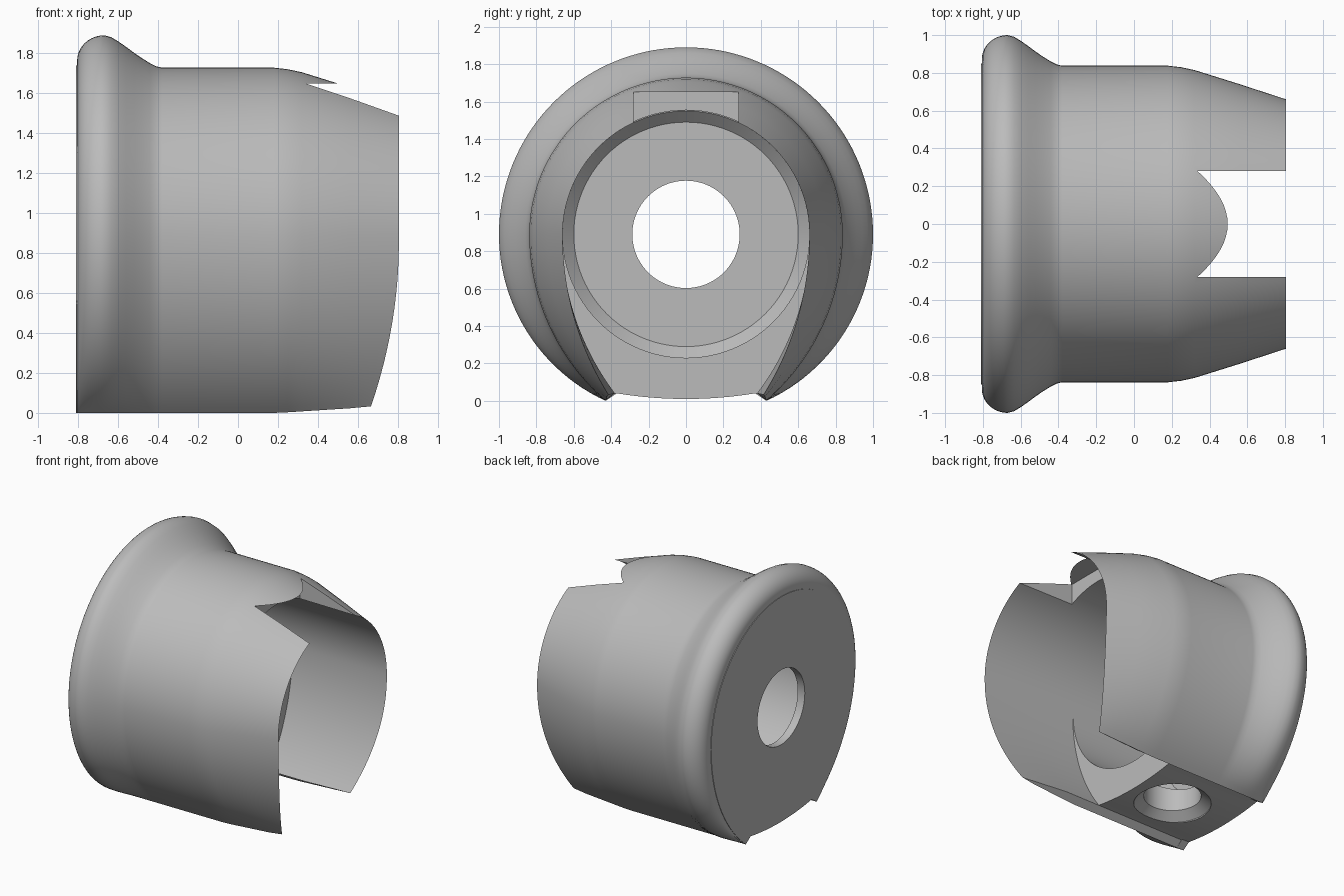
import bpy, bmesh, math
from mathutils import Matrix

old = bpy.data.objects.get("Cube")
if old:
    bpy.data.objects.remove(old, do_unlink=True)

AXIS = 0.89      # height of the bore axis
ARC = 24         # segments in each lower arc
BORE = 0.66

grey = bpy.data.materials.new("plain grey")
grey.use_nodes = True
grey.diffuse_color = (0.5, 0.5, 0.5, 1)
grey.node_tree.nodes["Principled BSDF"].inputs["Base Color"].default_value = (0.5, 0.5, 0.5, 1)


def finish(bm, name):
    bmesh.ops.recalc_face_normals(bm, faces=bm.faces)
    mesh = bpy.data.meshes.new(name)
    bm.to_mesh(mesh)
    bm.free()
    mesh.materials.append(grey)
    ob = bpy.data.objects.new(name, mesh)
    bpy.context.collection.objects.link(ob)
    return ob


def activate(ob):
    bpy.ops.object.select_all(action='DESELECT')
    ob.select_set(True)
    bpy.context.view_layer.objects.active = ob


def smooth(ob):
    activate(ob)
    bpy.ops.object.shade_smooth_by_angle(angle=math.radians(28))


def cut(ob, cutter):
    activate(ob)
    mod = ob.modifiers.new("cut", 'BOOLEAN')
    mod.operation = 'DIFFERENCE'
    mod.solver = 'EXACT'
    mod.object = cutter
    bpy.ops.object.modifier_apply(modifier=mod.name)
    bpy.data.objects.remove(cutter, do_unlink=True)


def lower_arc(r, foot_y, foot_z):
    """Arc from the foot up to the widest point, on the +y side."""
    h = AXIS - foot_z
    c = (r * r - foot_y ** 2 - h * h) / (2 * (r - foot_y))
    rad = r - c
    top = math.asin(h / rad)
    return [(c + rad * math.cos(top * (1 - i / ARC)),
             AXIS - rad * math.sin(top * (1 - i / ARC))) for i in range(ARC + 1)]


def section(r, foot_y, foot_z):
    """Open horseshoe: lower arc, half circle over the top, lower arc."""
    side = lower_arc(r, foot_y, foot_z)
    n = ARC * 3
    over = [(r * math.cos(math.pi * i / n), AXIS + r * math.sin(math.pi * i / n))
            for i in range(1, n)]
    return side + over + [(-y, z) for y, z in reversed(side)]


def extrude_x(name, pts, x0, x1):
    bm = bmesh.new()
    a = [bm.verts.new((x0, y, z)) for y, z in pts]
    b = [bm.verts.new((x1, y, z)) for y, z in pts]
    bm.faces.new(a)
    bm.faces.new(b)
    for i in range(len(pts)):
        j = (i + 1) % len(pts)
        bm.faces.new((a[i], a[j], b[j], b[i]))
    return finish(bm, name)


def spin_profile(name, prof, axis, centre, steps=96):
    """Solid of revolution from a closed (distance along axis, radius) loop."""
    bm = bmesh.new()
    rings = []
    for k in range(steps):
        t = 2 * math.pi * k / steps
        c, s = math.cos(t), math.sin(t)
        rings.append([bm.verts.new((d, r * c, r * s) if axis == 'X' else (r * c, r * s, d))
                      for d, r in prof])
    for k in range(steps):
        p, q = rings[k], rings[(k + 1) % steps]
        for i in range(len(prof)):
            j = (i + 1) % len(prof)
            bm.faces.new((p[i], p[j], q[j], q[i]))
    bmesh.ops.remove_doubles(bm, verts=bm.verts, dist=1e-5)
    bmesh.ops.dissolve_degenerate(bm, edges=bm.edges, dist=1e-5)
    bmesh.ops.translate(bm, verts=bm.verts, vec=centre)
    return finish(bm, name)


# Shell: rolled lip, straight barrel and tapered nose
rows = []
lip = [(-0.806, 0.85)]
lip += [(-0.67 - 0.136 * math.cos(math.pi / 2 * i / 10),
         0.87 + 0.13 * math.sin(math.pi / 2 * i / 10)) for i in range(1, 11)]
lip += [(-0.635, 0.991), (-0.60, 0.97), (-0.56, 0.942), (-0.52, 0.912),
        (-0.48, 0.885), (-0.44, 0.86), (-0.41, 0.845), (-0.38, 0.838)]
for x, r in lip + [(0.18, 0.838), (0.25, 0.83), (0.32, 0.815), (0.56, 0.74)]:
    rise = max(0, x - 0.2) / 0.47
    rows.append([(x, y, z) for y, z in section(r, 0.43 - 0.01 * rise, 0.03 * rise)])
# Knife edge of the nose, swept back towards the feet
rows.append([(0.805 - 0.14 * (max(0, 0.85 - z) / 0.82) ** 2, y, z)
             for y, z in section(BORE, 0.415, 0.033)])
for x in (0.3, -0.8):
    rows.append([(x, y, z) for y, z in section(BORE + 0.004, 0.38, 0.04)])

bm = bmesh.new()
grid = [[bm.verts.new(p) for p in row] for row in rows]
for k in range(len(grid)):
    p, q = grid[k], grid[(k + 1) % len(grid)]
    for i in range(len(p) - 1):
        bm.faces.new((p[i], p[i + 1], q[i + 1], q[i]))
for end in (0, -1):
    bm.faces.new([row[end] for row in grid])
shell = finish(bm, "shell")

# Notch in the top of the nose
bm = bmesh.new()
bmesh.ops.create_cube(bm, size=1, matrix=Matrix.Translation((0.83, 0, 1.4)) @
                      Matrix.Diagonal((1.0, 0.56, 0.5, 1)))
cut(shell, finish(bm, "notch_cutter"))
smooth(shell)

# Shallow bowed underside shared by the two plates
belly = [(-0.37 + 0.74 * i / 12, 0.01 + 0.03 * ((i - 6) / 6) ** 2) for i in range(13)]

# Back plate with round opening
back_plate = extrude_x("back_plate", section(0.85, 0.43, 0) + belly, -0.81, -0.75)
cut(back_plate, spin_profile("opening_cutter",
                             [(-1, 0), (-1, 0.287), (-0.5, 0.287), (-0.5, 0)],
                             'X', (0, 0, AXIS)))
smooth(back_plate)

# Bevelled ring where the bore meets the back plate
smooth(spin_profile("bore_ring", [(-0.755, 0.595), (-0.69, BORE), (-0.69, 0.67), (-0.755, 0.67)],
                    'X', (0, 0, AXIS)))

# Bottom plate: fills the space between the bore and the feet
side = lower_arc(0.70, 0.39, 0.04)
bore = [(BORE * math.cos(t), AXIS - BORE * math.sin(t))
        for t in (math.pi * i / 48 for i in range(49))]
outline = belly + side + bore + [(-y, z) for y, z in reversed(side)]
bottom_plate = extrude_x("bottom_plate", outline, -0.78, 0.0)
cut(bottom_plate, spin_profile("countersink_cutter",
                               [(-0.1, 0), (-0.1, 0.27), (0.02, 0.27), (0.075, 0.2), (0.6, 0.2), (0.6, 0)],
                               'Z', (-0.35, 0, 0)))
smooth(bottom_plate)
